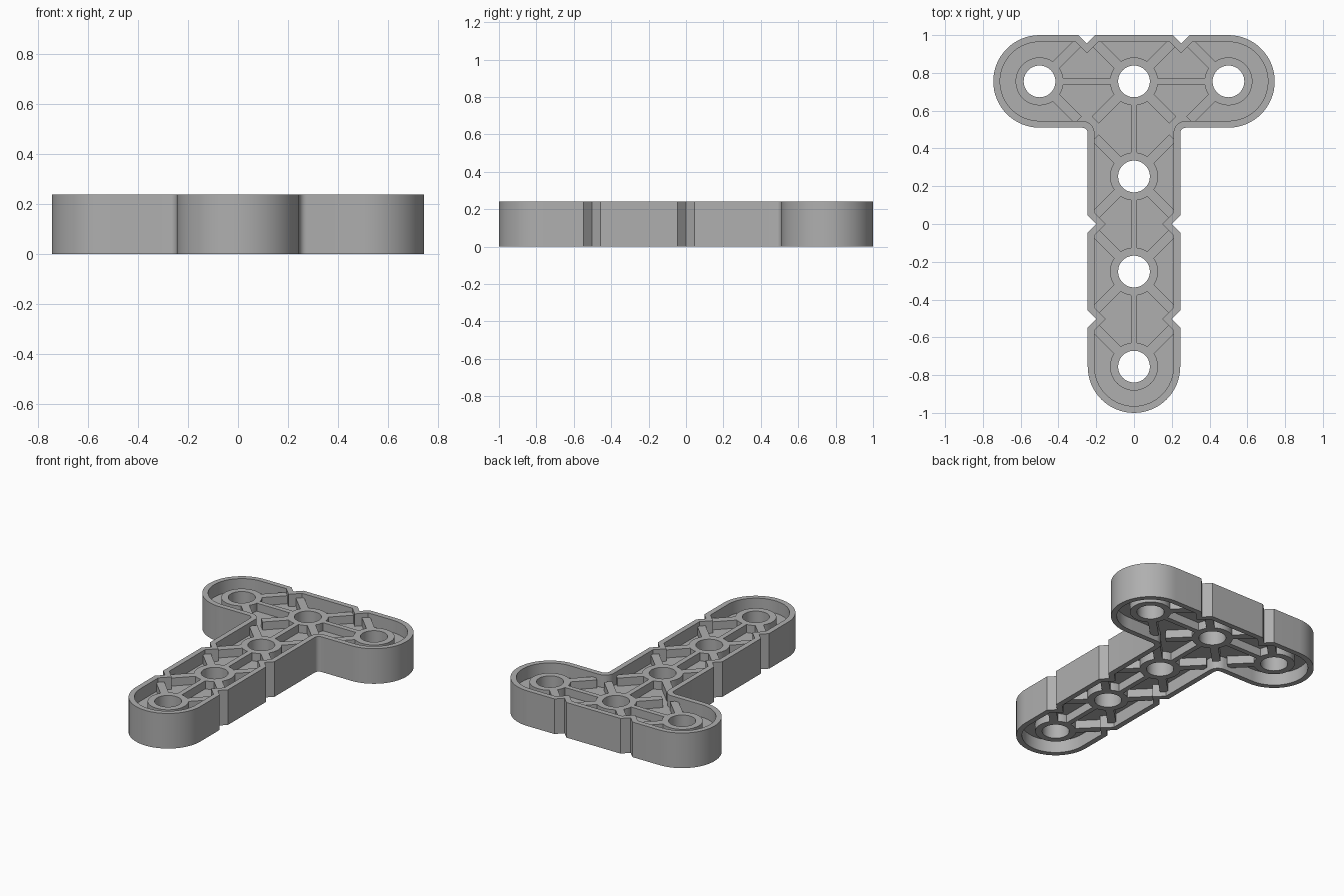
import bpy, bmesh, math
from mathutils import Vector

cube = bpy.data.objects.get("Cube")
if cube:
    bpy.data.objects.remove(cube, do_unlink=True)

# Main dimensions
PITCH, ARM, RADIUS, WALL, HEIGHT = 0.5033, 0.5, 0.245, 0.036, 0.24
HOLE, TUBE = 0.084, 0.127
RIB_LOW, RIB_HIGH = 0.03, 0.21
WEB_LOW, WEB_HIGH = 0.085, 0.155
TOP = 1.5 * PITCH

grey = bpy.data.materials.new("plain grey")
grey.use_nodes = True
grey.diffuse_color = (0.43, 0.43, 0.43, 1)
grey.node_tree.nodes["Principled BSDF"].inputs["Base Color"].default_value = grey.diffuse_color


def finish(name, bm):
    bmesh.ops.recalc_face_normals(bm, faces=bm.faces[:])
    mesh = bpy.data.meshes.new(name)
    bm.to_mesh(mesh)
    bm.free()
    mesh.materials.append(grey)
    for p in mesh.polygons:
        p.use_smooth = True
    mesh.set_sharp_from_angle(angle=math.radians(30))
    obj = bpy.data.objects.new(name, mesh)
    bpy.context.collection.objects.link(obj)
    return obj


def arc(cx, cy, r, start, end, steps):
    angles = [math.radians(start + (end - start) * i / steps) for i in range(steps + 1)]
    return [Vector((cx + r * math.cos(a), cy + r * math.sin(a))) for a in angles]


def inset(loop, d):
    """Mitred inward offset of a counter-clockwise loop."""
    result = []
    for i, p in enumerate(loop):
        a = (p - loop[i - 1]).normalized()
        b = (loop[(i + 1) % len(loop)] - p).normalized()
        n1, n2 = Vector((-a.y, a.x)), Vector((-b.y, b.x))
        result.append(p + (n1 + n2) * d / (1 + n1.dot(n2)))
    return result


def ring(name, outer, inner, z0, z1):
    """Closed hollow wall between two matching loops."""
    bm = bmesh.new()
    section = [(outer, z0), (outer, z1), (inner, z1), (inner, z0)]
    loops = [[bm.verts.new((p.x, p.y, z)) for p in loop] for loop, z in section]
    n = len(outer)
    for k in range(4):
        a, b = loops[k], loops[(k + 1) % 4]
        for i in range(n):
            j = (i + 1) % n
            bm.faces.new((a[i], a[j], b[j], b[i]))
    return finish(name, bm)


def rib(name, start, end, width):
    """Straight upright rib from one plan point to another."""
    start, end = Vector(start), Vector(end)
    d = (end - start).normalized()
    side = Vector((-d.y, d.x)) * width / 2
    bm = bmesh.new()
    plan = [start - side, end - side, end + side, start + side]
    face = bm.faces.new([bm.verts.new((p.x, p.y, RIB_LOW)) for p in plan])
    new = bmesh.ops.extrude_face_region(bm, geom=[face])["geom"]
    bmesh.ops.translate(bm, vec=(0, 0, RIB_HIGH - RIB_LOW),
                        verts=[v for v in new if isinstance(v, bmesh.types.BMVert)])
    # keep the base closed
    if not face.is_valid:
        bm.faces.new([v for v in bm.verts if v.co.z < RIB_LOW + 0.001])
    return finish(name, bm)


# Right half of the T outline, with V notches between the holes
NOTCH = 0.045
half = arc(0, -TOP, RADIUS, -90, 0, 16)
for y in (-PITCH, 0):
    half += [Vector((RADIUS, y - NOTCH)), Vector((RADIUS - NOTCH, y)), Vector((RADIUS, y + NOTCH))]
under = TOP - RADIUS
half += arc(RADIUS + 0.03, under - 0.03, 0.03, 180, 90, 6)
half += arc(ARM, TOP, RADIUS, -90, 90, 32)
mid = ARM / 2
half += [Vector((mid + NOTCH, 1)), Vector((mid, 1 - NOTCH)), Vector((mid - NOTCH, 1))]
outline = half + [Vector((-p.x, p.y)) for p in reversed(half[1:])]

ring("outer_wall", outline, inset(outline, WALL), 0, HEIGHT)

# Tubes around the holes
stem = [(0, TOP - i * PITCH) for i in range(4)]
arms = [(-ARM, TOP), (ARM, TOP)]
holes = stem + arms
for x, y in holes:
    ring("hole_tube", arc(x, y, TUBE, 0, 360, 48)[:-1], arc(x, y, HOLE, 0, 360, 48)[:-1],
         RIB_LOW, RIB_HIGH)

# Middle web with hole openings
bm = bmesh.new()
edges = []
for loop in [inset(outline, WALL / 2)] + [arc(x, y, 0.105, 0, 360, 32)[:-1] for x, y in holes]:
    verts = [bm.verts.new((p.x, p.y, WEB_LOW)) for p in loop]
    edges += [bm.edges.new((verts[i - 1], verts[i])) for i in range(len(verts))]
bmesh.ops.triangle_fill(bm, use_beauty=True, edges=edges, normal=(0, 0, 1))
base = bm.faces[:]
copy = bmesh.ops.duplicate(bm, geom=bm.verts[:] + bm.edges[:] + base)["geom"]
bmesh.ops.translate(bm, vec=(0, 0, WEB_HIGH - WEB_LOW),
                    verts=[v for v in copy if isinstance(v, bmesh.types.BMVert)])
bmesh.ops.bridge_loops  # side walls of the web are buried in the rim and tubes
finish("middle_web", bm)

# Straight ribs between neighbouring holes
GAP = 0.108
for (x, y), (x2, y2) in zip(stem, stem[1:]):
    rib("stem_rib", (x, y - GAP), (x2, y2 + GAP), 0.034)
for s in (-1, 1):
    rib("arm_rib", (s * GAP, TOP), (s * (ARM - GAP), TOP), 0.034)

# Diagonal ribs from each tube to the rim, none toward the rounded ends
for x, y in holes:
    for sx in (-1, 1):
        for sy in (-1, 1):
            if x * sx > 0 or (y < -0.6 and sy < 0):
                continue
            near, far = GAP * math.sqrt(0.5), 0.205
            rib("diagonal_rib", (x + sx * near, y + sy * near),
                (x + sx * far, y + sy * far), 0.052)
